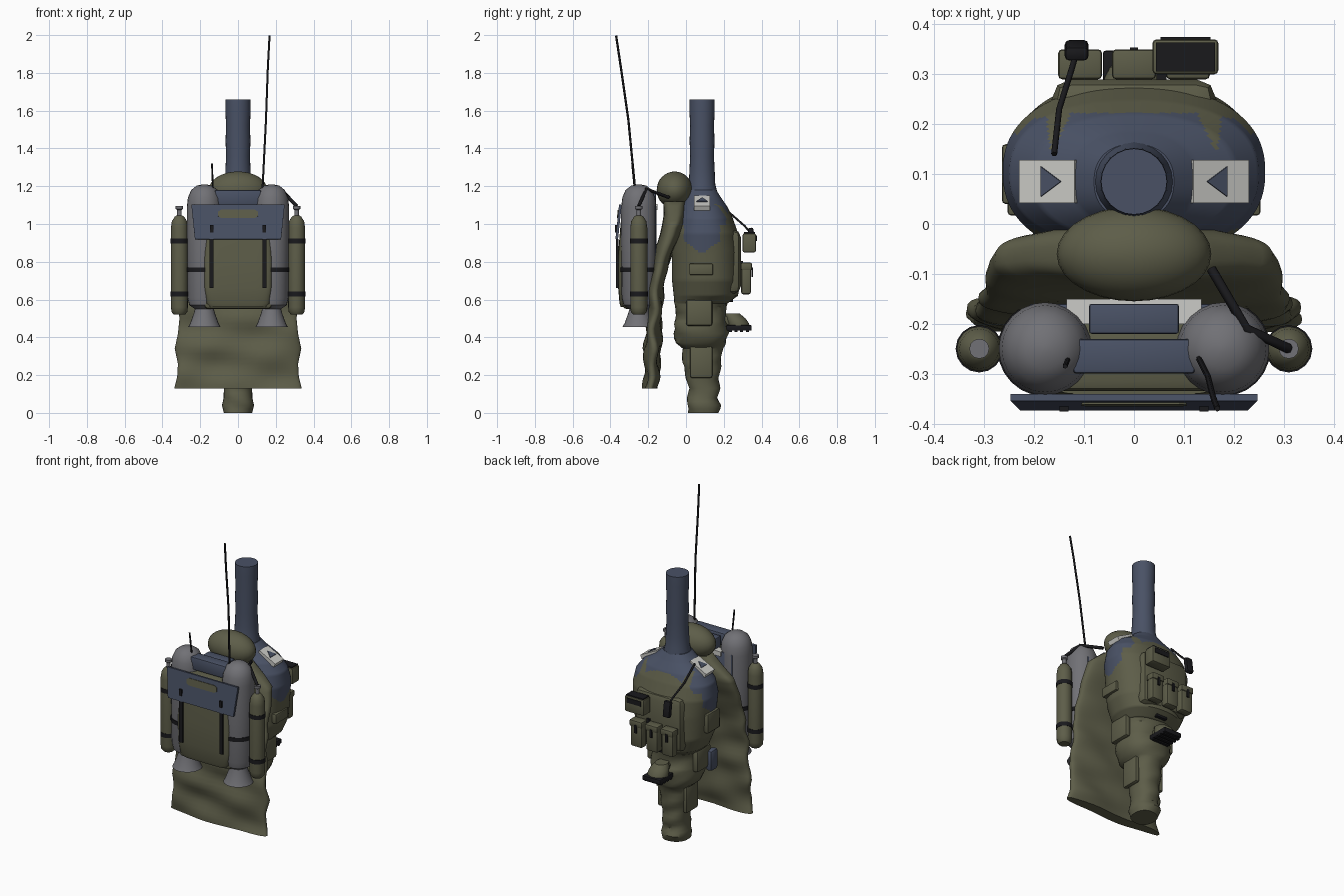
import bpy, bmesh, math
from mathutils import Matrix

if "Cube" in bpy.data.objects:
    bpy.data.objects.remove(bpy.data.objects["Cube"])


def material(name, rgb):
    m = bpy.data.materials.new(name)
    m.diffuse_color = (*rgb, 1)
    m.use_nodes = True
    m.node_tree.nodes["Principled BSDF"].inputs["Base Color"].default_value = m.diffuse_color
    return m


OLIVE = material("olive cloth", (0.110, 0.110, 0.066))
BLUE = material("slate blue", (0.067, 0.083, 0.130))
GRAY = material("tank gray", (0.165, 0.165, 0.180))
WHITE = material("off white", (0.60, 0.60, 0.57))
BLACK = material("black rubber", (0.010, 0.010, 0.012))


def finish(bm, name, mats, smooth=True, rule=None):
    bmesh.ops.recalc_face_normals(bm, faces=bm.faces)
    if rule:
        for f in bm.faces:
            f.material_index = rule(f.calc_center_median())
    me = bpy.data.meshes.new(name)
    bm.to_mesh(me)
    bm.free()
    ob = bpy.data.objects.new(name, me)
    bpy.context.collection.objects.link(ob)
    for m in mats:
        me.materials.append(m)
    if smooth:
        bpy.ops.object.select_all(action='DESELECT')
        ob.select_set(True)
        bpy.context.view_layer.objects.active = ob
        bpy.ops.object.shade_smooth_by_angle(angle=math.radians(40))
    return ob


def box(name, center, size, mat, bevel=0.0, rot=(0, 0, 0)):
    bm = bmesh.new()
    bmesh.ops.create_cube(bm, size=1, matrix=Matrix.Diagonal((*size, 1)))
    if bevel:
        bmesh.ops.bevel(bm, geom=bm.edges[:], offset=bevel, segments=2,
                        affect='EDGES', profile=0.5)
    ob = finish(bm, name, [mat], bevel > 0)
    ob.location, ob.rotation_euler = center, rot
    return ob


def loft(name, rings, mats, n=32, power=2.0, steps=1, wave=None, rule=None):
    """Skin closed rings of (z, centre y, half width, half depth)."""
    dense = []
    for a, b in zip(rings, rings[1:]):
        for s in range(steps):
            t = s / steps
            dense.append([p + (q - p) * t for p, q in zip(a, b)])
    dense.append(list(rings[-1]))
    bm = bmesh.new()
    loops = []
    for z, cy, rx, ry in dense:
        row = []
        for i in range(n):
            a = 2 * math.pi * i / n
            c, s = math.cos(a), math.sin(a)
            x = rx * math.copysign(abs(c) ** (2 / power), c)
            y = cy + ry * math.copysign(abs(s) ** (2 / power), s)
            if wave:
                y += wave(x, z)
            row.append(bm.verts.new((x, y, z)))
        loops.append(row)
    for lo, hi in zip(loops, loops[1:]):
        for i in range(n):
            j = (i + 1) % n
            bm.faces.new((lo[i], lo[j], hi[j], hi[i]))
    bm.faces.new(loops[0])
    bm.faces.new(loops[-1])
    return finish(bm, name, mats, True, rule)


def lathe(name, x, y, profile, mat, n=24):
    ob = loft(name, [(z, 0, r, r) for r, z in profile], [mat], n)
    ob.location = (x, y, 0)
    return ob


def cord(name, points, radius, mat=BLACK):
    cu = bpy.data.curves.new(name, 'CURVE')
    cu.dimensions = '3D'
    cu.bevel_depth, cu.bevel_resolution, cu.use_fill_caps = radius, 1, True
    sp = cu.splines.new('POLY')
    sp.points.add(len(points) - 1)
    for p, co in zip(sp.points, points):
        p.co = (*co, 1)
    cu.materials.append(mat)
    ob = bpy.data.objects.new(name, cu)
    bpy.context.collection.objects.link(ob)


def prism(name, outline, depth, mat, matrix):
    """Extrude a flat outline along local z, then place it."""
    bm = bmesh.new()
    f = bm.faces.new([bm.verts.new((x, y, 0)) for x, y in outline])
    ext = bmesh.ops.extrude_face_region(bm, geom=[f])
    bmesh.ops.translate(bm, vec=(0, 0, depth),
                        verts=[v for v in ext['geom'] if isinstance(v, bmesh.types.BMVert)])
    bmesh.ops.transform(bm, matrix=matrix, verts=bm.verts)
    return finish(bm, name, [mat], False)


# Torso: olive vest with blue shirt showing at shoulders
def shirt(c):
    if c.y > 0.15 and abs(abs(c.x) - 0.165 + 0.2 * (c.y - 0.15)) < 0.3 * (c.y - 0.14):  # vest straps
        return 0
    side = abs(c.x) > 0.19 and c.z > 0.88 - 0.03 * math.cos((c.y - .085) * 30) and -0.01 < c.y < 0.18
    return 1 if side or (c.z > 0.99 and c.y < 0.213 and abs(c.x) > 0.1) or (c.z > 1.04 and c.y < .222) else 0


loft("torso", [(0.58, .08, .16, .14), (0.62, .105, .20, .17), (0.70, .108, .235, .182),
               (0.85, .107, .25, .182), (0.95, .104, .263, .172), (1.03, .10, .25, .148),
               (1.09, .095, .205, .125), (1.14, .09, .125, .095), (1.18, .085, .08, .075)],
     [OLIVE, BLUE], 128, 2.3, 9, rule=shirt)
lathe("neck_column", 0, 0.085, [(.082, 1.13), (.08, 1.17), (.070, 1.21), (.067, 1.28), (.063, 1.36),
                               (.066, 1.44), (.063, 1.52), (.067, 1.6), (.066, 1.66)], BLUE)

# Hips and leg
loft("hips_and_leg", [(0, .09, .075, .08), (.04, .095, .085, .088), (.08, .09, .076, .08),
                      (.13, .095, .075, .082), (.18, .09, .078, .086), (.22, .085, .086, .094),
                      (.27, .085, .09, .102), (.34, .085, .095, .107), (.37, .08, .13, .132),
                      (.42, .08, .154, .145), (.47, .08, .156, .142), (.50, .08, .15, .130),
                      (.56, .075, .152, .135), (.62, .09, .17, .15)],
     [OLIVE], 28, 2.3, 2, lambda x, z: .005 * math.sin(z * 60 + x * 25))
for s in (-1, 1):
    box("leg_pocket", (s * .088, .08, .27), (.03, .12, .17), OLIVE, .012)
    box("hip_pouch", (s * .158, .07, .53), (.04, .14, .14), OLIVE, .015)
    box("side_pouch", (s * .238, .08, .76), (.03, .125, .06), OLIVE, .006)
box("hip_roll", (-.18, 0, .50), (.045, .075, .13), BLUE, .018)
box("side_radio", (-.25, .10, .80), (.03, .12, .12), OLIVE, .008)
box("belt_buckle", (0, .235, .605), (.08, .03, .035), BLACK, .004)
box("belt_clip", (.08, .215, .62), (.04, .03, .03), BLACK, .004)

# Boot-shaped kit at the belt
loft("boot_kit", [(.445, .28, .06, .06), (.475, .275, .062, .058), (.50, .26, .054, .055),
                  (.525, .24, .038, .045)], [OLIVE], 20)
box("boot_kit_sole", (0, .28, .45), (.125, .135, .03), BLACK, .006)
for i in range(4):
    box("sole_tread", (0, .235 + i * .03, .435), (.12, .016, .014), BLACK)
box("boot_kit_arm", (0, .2, .49), (.07, .1, .05), OLIVE, .012)

# Chest rig, pouches and handset
box("chest_panel", (0, .235, .80), (.33, .11, .34), OLIVE, .04)
for x in (-.108, 0, .108):
    box("chest_pouch", (x, .318, .71), (.082, .052, .165), OLIVE, .012)
    box("pouch_flap", (x, .32, .775), (.088, .06, .04), OLIVE, .008)
    box("pouch_strap", (x, .35, .745), (.016, .008, .05), BLACK)
box("pouch_buckle", (.055, .296, .79), (.02, .012, .03), BLACK)
box("upper_box", (.103, .335, .90), (.132, .07, .10), OLIVE, .008)
box("upper_box_screen", (.103, .335, .952), (.118, .058, .009), BLACK)
box("upper_box_front_mark", (.103, .372, .925), (.10, .006, .03), BLACK)
box("handset", (-.115, .348, .93), (.048, .03, .10), BLACK, .01, (.15, 0, 0))
cord("handset_cable", [(-.16, .14, 1.15), (-.15, .23, 1.06), (-.125, .31, .99), (-.115, .345, .95)], .006)

# Shoulder badges
for s in (-1, 1):
    tilt = Matrix.Translation((s * .163, .085, 1.10)) @ Matrix.Rotation(s * math.radians(27), 4, 'Y')
    prism("shoulder_badge", [(-.062, -.043), (.062, -.043), (.062, .043), (-.062, .043)], .026, WHITE, tilt)
    prism("badge_triangle", [(0, -.03), (0, .03), (s * -.045, 0)], .004, BLUE,
          tilt @ Matrix.Translation((s * .012, 0, .026)))

# Hood and wavy cape
bm = bmesh.new()
bmesh.ops.create_uvsphere(bm, u_segments=28, v_segments=16, radius=1,
                          matrix=Matrix.Translation((0, -.06, 1.18)) @ Matrix.Diagonal((.155, .095, .098, 1)))
finish(bm, "hood", [OLIVE])


def folds(x, z):
    fade = max(0, min(1, (1.0 - z) * 2))
    return fade * (.007 * math.sin(z * 34 + x * 7) + .006 * math.sin(z * 21 - x * 16 + 1))


loft("cape", [(.13, -.188, .337, .034), (.19, -.182, .322, .038), (.26, -.18, .318, .036),
              (.34, -.176, .335, .044), (.42, -.172, .318, .038), (.50, -.17, .31, .040),
              (.58, -.165, .318, .038), (.65, -.158, .305, .038), (.72, -.15, .312, .040),
              (.80, -.132, .296, .044), (.88, -.108, .298, .05), (.94, -.085, .29, .055),
              (1.0, -.068, .278, .058), (1.05, -.06, .22, .058), (1.12, -.06, .13, .06)],
     [OLIVE], 48, 2.8, 3, folds)

# Main pack
box("pack_body", (0, -.26, .82), (.36, .15, .54), OLIVE, .02)
loft("pack_front", [(.56, -.31, .15, .035), (.58, -.31, .168, .042), (.66, -.31, .18, .049),
                    (.80, -.31, .182, .053), (1.05, -.30, .17, .042)], [OLIVE], 32, 5)
box("pack_frame", (0, -.175, .83), (.42, .03, .54), BLUE, .005)
box("pack_base", (0, -.24, .575), (.3, .12, .03), BLUE, .005)
box("pack_top_bar", (0, -.265, 1.14), (.245, .07, .08), BLUE, .008)
box("pack_top_case", (0, -.19, 1.11), (.18, .06, .12), BLUE, .005)
box("pack_back_plate", (0, -.175, 1.09), (.27, .05, .03), WHITE)
flap = Matrix.Translation((0, -.350, 1.01)) @ Matrix.Rotation(math.radians(84), 4, 'X')
prism("pack_flap", [(-.228, -.092), (.228, -.092), (.247, .092), (-.247, .092)], .014, BLUE, flap)
prism("flap_label", [(-.09, .026), (.09, .026), (.105, .036), (.105, .06), (.09, .07),
                     (-.09, .07), (-.105, .06), (-.105, .036)], .004, OLIVE,
      flap @ Matrix.Translation((0, -.006, .014)))

# Tanks, nozzles, bands and straps on both sides
for s in (-1, 1):
    x = s * .178
    lathe("main_tank", x, -.25, [(.05, .55), (.08, .57), (.09, .61), (.093, .9), (.093, 1.09), (.087, 1.14),
                                 (.07, 1.18), (.04, 1.203), (.008, 1.21)], GRAY)
    lathe("nozzle", x, -.25, [(.086, .455), (.075, .475), (.055, .53), (.045, .57)], GRAY)
    lathe("main_tank_band", x, -.25, [(.0955, .745), (.0955, .77)], BLACK)
    x = s * .31
    lathe("side_tank", x, -.25, [(.03, .52), (.042, .535), (.045, .56), (.045, .98), (.04, 1.015),
                                 (.024, 1.04), (.015, 1.045)], OLIVE, 16)
    lathe("tank_valve", x, -.25, [(.012, 1.04), (.012, 1.075), (.02, 1.08), (.02, 1.095)], GRAY, 12)
    for z in (.63, .91):
        lathe("side_tank_band", x, -.25, [(.0475, z - .013), (.0475, z + .013)], BLACK, 16)
        box("tank_bracket", (s * .26, -.25, z), (.06, .03, .025), BLACK)
    box("pack_strap", (s * .14, -.364, .79), (.022, .012, .26), BLACK)
    box("flap_buckle", (s * .14, -.370, .975), (.018, .012, .04), BLACK)

# Antennas and air hose
cord("long_antenna", [(.13, -.27, 1.19), (.148, -.305, 1.55), (.158, -.345, 1.83), (.167, -.37, 1.997)], .006)
cord("short_antenna", [(-.132, -.27, 1.17), (-.138, -.285, 1.32)], .005)
cord("air_hose", [(.31, -.25, 1.095), (.225, -.21, 1.185), (.155, -.09, 1.14)], .010)
